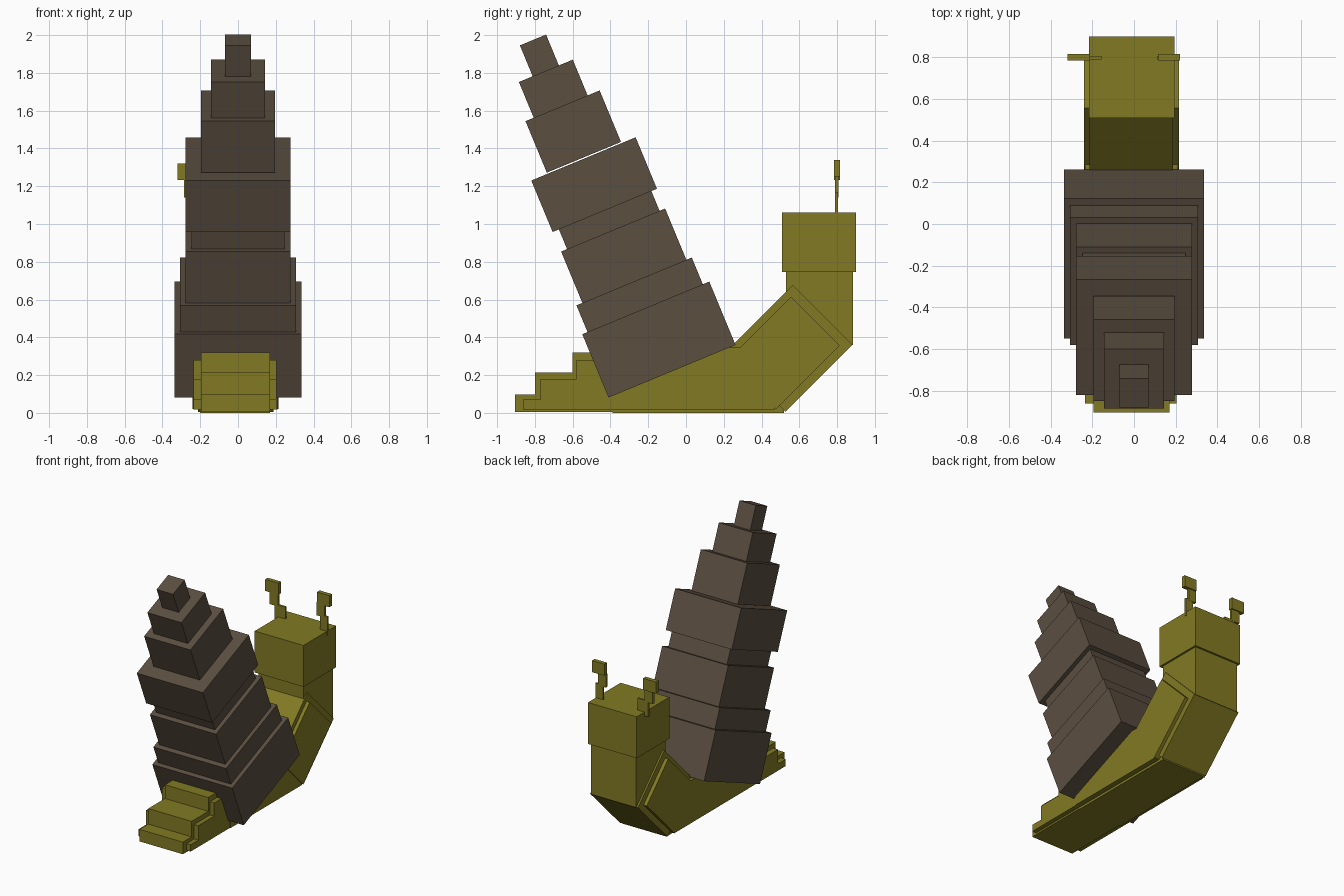
import bpy, math
from mathutils import Matrix, Vector

if "Cube" in bpy.data.objects:
    bpy.data.objects.remove(bpy.data.objects["Cube"])


def material(name, rgb):
    m = bpy.data.materials.new(name)
    m.diffuse_color = (*rgb, 1)
    m.use_nodes = True
    m.node_tree.nodes["Principled BSDF"].inputs["Base Color"].default_value = m.diffuse_color
    return m


SHELL = material("shell_brown", (0.105, 0.077, 0.051))
SKIN = material("olive_skin", (0.225, 0.195, 0.017))


def prism(name, x0, x1, profile, mat):
    """Extrude a side profile of (y, z) points between x0 and x1."""
    n = len(profile)
    verts = [(x, y, z) for x in (x0, x1) for y, z in profile]
    faces = [tuple(reversed(range(n))), tuple(range(n, 2 * n))]
    faces += [(i, (i + 1) % n, n + (i + 1) % n, n + i) for i in range(n)]
    me = bpy.data.meshes.new(name)
    me.from_pydata(verts, [], faces)
    me.materials.append(mat)
    ob = bpy.data.objects.new(name, me)
    bpy.context.collection.objects.link(ob)
    return ob


def box(name, x, y, z, mat, tilt=0.0, pivot=(0, 0)):
    """Box from ranges, tilted about the x axis around a (y, z) pivot."""
    ob = prism(name, x[0], x[1],
               [(y[0], z[0]), (y[1], z[0]), (y[1], z[1]), (y[0], z[1])], mat)
    p = Vector((0, pivot[0], pivot[1]))
    ob.data.transform(Matrix.Translation(p) @ Matrix.Rotation(tilt, 4, 'X'))
    return ob


# Leaning stepped shell: half width, front, back, bottom and top along its axis
TIERS = [
    (0.336, -0.348, 0.380, 0.232, 0.595),
    (0.306, -0.318, 0.343, 0.595, 0.748),
    (0.278, -0.284, 0.312, 0.748, 1.042),
    (0.247, -0.250, 0.280, 1.042, 1.155),
    (0.278, -0.286, 0.312, 1.155, 1.450),
    (0.195, -0.194, 0.231, 1.457, 1.752),
    (0.143, -0.147, 0.162, 1.752, 1.957),
    (0.069, -0.068, 0.082, 1.957, 2.134),
]
for i, (w, f, b, lo, hi) in enumerate(TIERS):
    box(f"shell_tier_{i + 1}", (-w, w), (f, b), (lo, hi), SHELL, math.radians(22.5))

# Stepped tail: long narrow core with a wider, shorter side layer
prism("tail_core", -0.195, 0.17,
      [(-0.905, 0.005), (-0.39, 0.005), (-0.39, 0.32), (-0.6, 0.32),
       (-0.6, 0.215), (-0.8, 0.215), (-0.8, 0.097), (-0.905, 0.097)], SKIN)
prism("tail_sides", -0.235, 0.205,
      [(-0.862, 0.018), (-0.39, 0.018), (-0.39, 0.28), (-0.58, 0.28),
       (-0.58, 0.18), (-0.77, 0.18), (-0.77, 0.07), (-0.862, 0.07)], SKIN)

# Foot
box("foot_core", (-0.2, 0.17), (-0.39, 0.52), (0, 0.36), SKIN)
box("foot_sides", (-0.235, 0.21), (-0.39, 0.47), (0.018, 0.345), SKIN)

# Diagonal chest with raised side layer
box("chest_core", (-0.213, 0.188), (0, 0.503), (0, 0.448), SKIN,
    math.radians(45), (0.527, 0.005))
box("chest_sides", (-0.24, 0.215), (0, 0.476), (0, 0.366), SKIN,
    math.radians(45), (0.478, 0.02))

# Neck and head
box("neck", (-0.2, 0.18), (0.53, 0.885), (0.36, 0.75), SKIN)
box("head", (-0.215, 0.195), (0.508, 0.9), (0.745, 1.06), SKIN)

# Eye stalks: jogged stem with a thicker tip
STALKS = {
    "left": (0.0, (-0.245, -0.155), (-0.285, -0.215), (-0.32, -0.21)),
    "right": (0.02, (0.135, 0.2), (0.11, 0.175), (0.115, 0.22)),
}
for side, (dz, low, mid, tip) in STALKS.items():
    box(f"{side}_stalk_base", low, (0.79, 0.805), (1.03, 1.15 + dz), SKIN)
    box(f"{side}_stalk_middle", mid, (0.788, 0.807), (1.14 + dz, 1.24 + dz), SKIN)
    box(f"{side}_eye", tip, (0.784, 0.816), (1.232 + dz, 1.32 + dz), SKIN)
